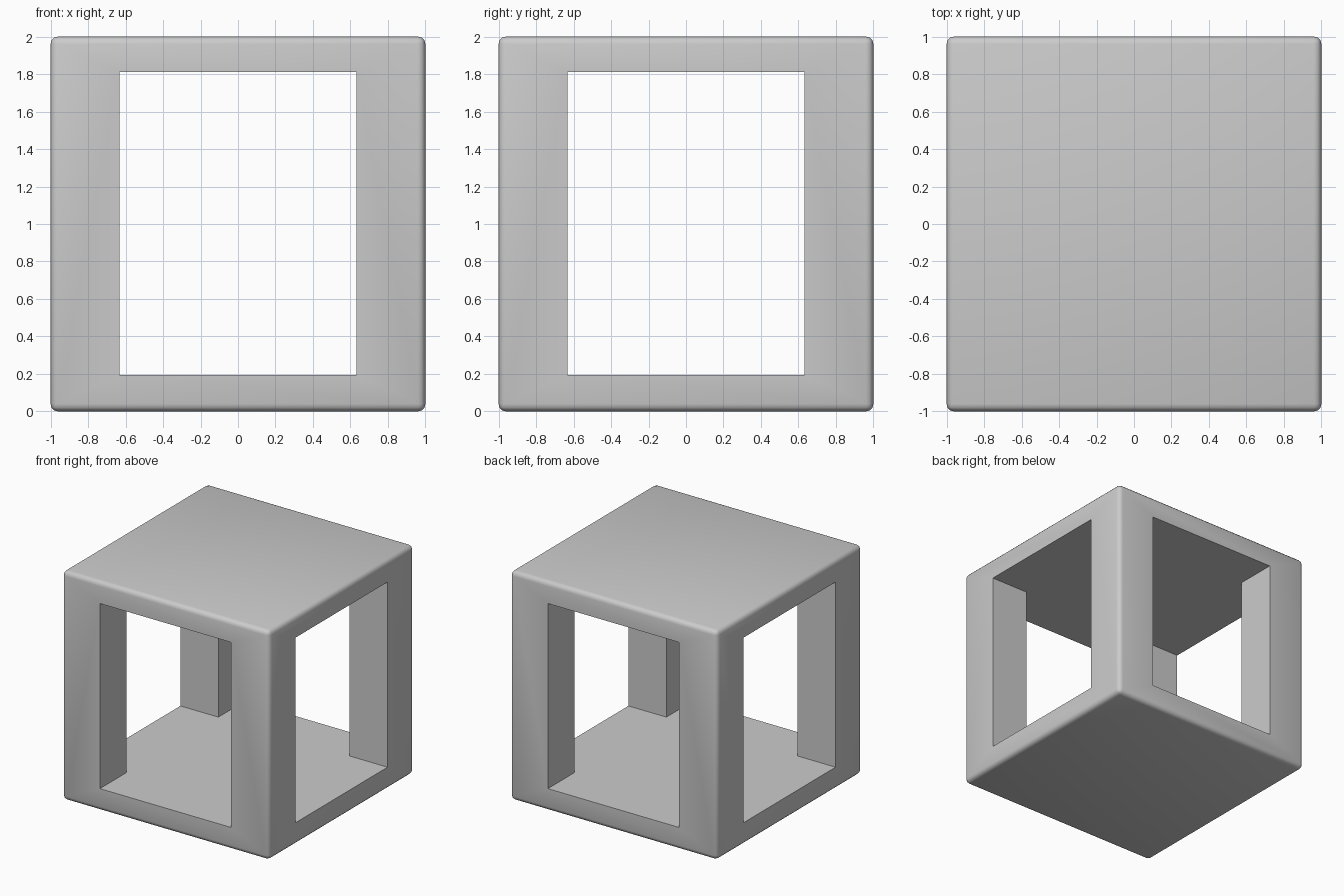
import bpy, bmesh
from math import radians

if "Cube" in bpy.data.objects:
    bpy.data.objects.remove(bpy.data.objects["Cube"])

HALF = 1.0                    # half width of the cube
OPEN = 0.633                  # half width of the window openings
FLOOR, CEILING = 0.195, 1.81  # inner faces of the bottom and top slabs
REACH = 1.5                   # cutter overshoot

# Solid cube with softly rounded edges
bpy.ops.mesh.primitive_cube_add(size=2 * HALF, location=(0, 0, HALF))
frame = bpy.context.object
frame.name = "open_cube_frame"
bevel = frame.modifiers.new("rounded_edges", 'BEVEL')
bevel.width = 0.04
bevel.segments = 3

# Cross-shaped cutter: opens all four sides and leaves square corner posts
arm = [(OPEN, -REACH), (OPEN, -OPEN), (REACH, -OPEN)]
plan = []
for _ in range(4):
    plan += arm
    arm = [(-y, x) for x, y in arm]
bm = bmesh.new()
base = bm.faces.new([bm.verts.new((x, y, FLOOR)) for x, y in plan])
top = bmesh.ops.extrude_face_region(bm, geom=[base])["geom"]
bmesh.ops.translate(bm, vec=(0, 0, CEILING - FLOOR),
                    verts=[v for v in top if isinstance(v, bmesh.types.BMVert)])
bmesh.ops.recalc_face_normals(bm, faces=bm.faces)
mesh = bpy.data.meshes.new("window_cutter")
bm.to_mesh(mesh)
bm.free()
cutter = bpy.data.objects.new("window_cutter", mesh)
bpy.context.collection.objects.link(cutter)
cutter.hide_render = True

# Cut the windows, then drop the cutter
cut = frame.modifiers.new("windows", 'BOOLEAN')
cut.operation = 'DIFFERENCE'
cut.solver = 'EXACT'
cut.object = cutter
bpy.context.view_layer.objects.active = frame
for name in ("rounded_edges", "windows"):
    bpy.ops.object.modifier_apply(modifier=name)
bpy.data.objects.remove(cutter)

# Smooth rounded outside, crisp window edges
bpy.ops.object.select_all(action='DESELECT')
frame.select_set(True)
bpy.ops.object.shade_smooth_by_angle(angle=radians(40))
